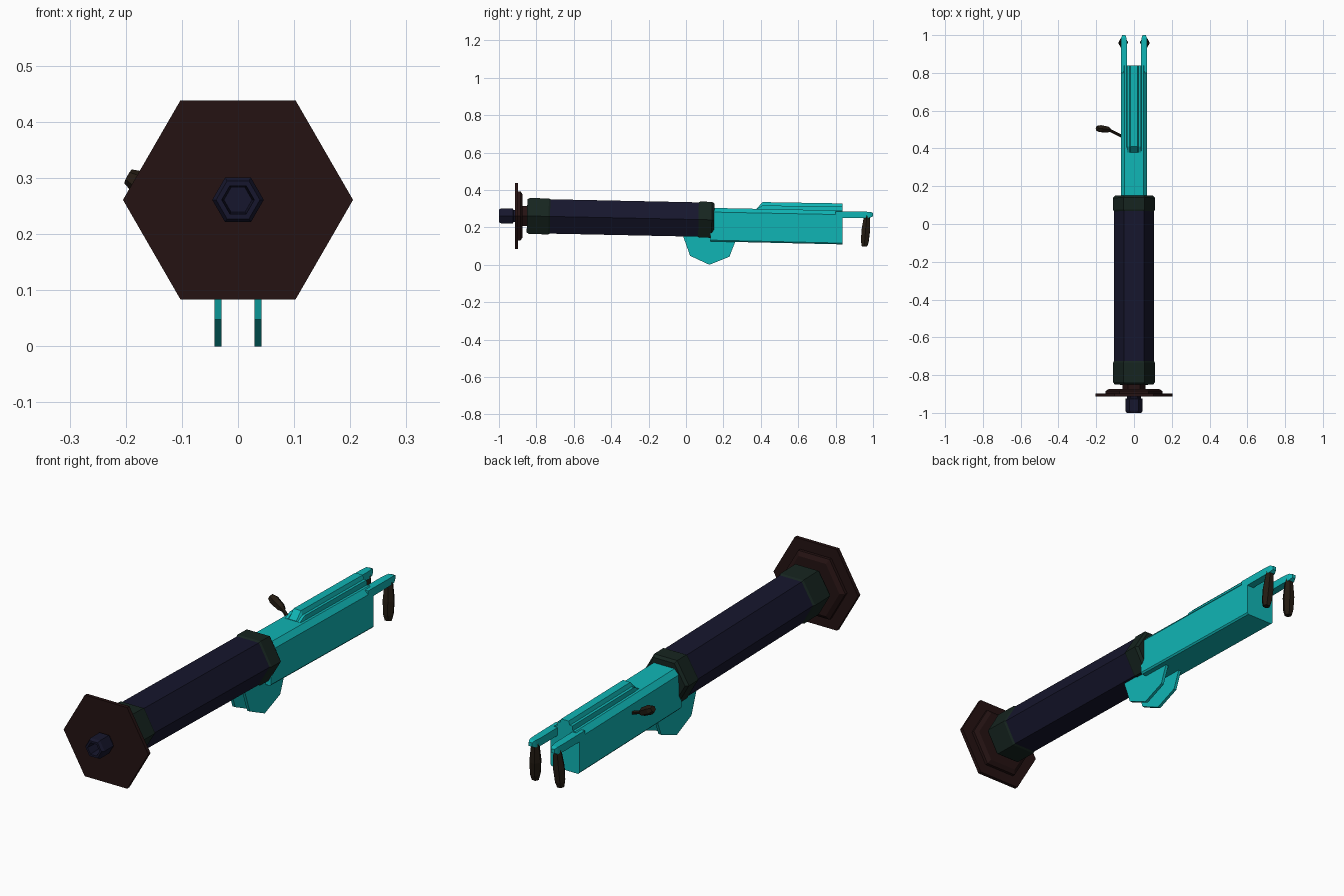
import bpy, bmesh
from math import cos, sin, tau
from mathutils import Vector

if "Cube" in bpy.data.objects:
    bpy.data.objects.remove(bpy.data.objects["Cube"])


def material(name, rgb):
    m = bpy.data.materials.new(name)
    m.diffuse_color = (*rgb, 1)
    m.use_nodes = True
    m.node_tree.nodes["Principled BSDF"].inputs["Base Color"].default_value = m.diffuse_color
    return m


TEAL = material("teal", (0.005, 0.46, 0.46))
NAVY = material("navy", (0.008, 0.008, 0.026))
GREEN = material("dark_green", (0.008, 0.018, 0.014))
RED = material("dark_red", (0.018, 0.006, 0.006))
BROWN = material("brown", (0.017, 0.011, 0.006))


def loft(name, rings, mat):
    """Join equal-length rings of points with flat faces and cap both ends."""
    bm = bmesh.new()
    vs = [[bm.verts.new(p) for p in r] for r in rings]
    n = len(vs[0])
    for a, b in zip(vs, vs[1:]):
        for i in range(n):
            j = (i + 1) % n
            bm.faces.new((a[i], a[j], b[j], b[i]))
    bm.faces.new(vs[0])
    bm.faces.new(vs[-1])
    bmesh.ops.recalc_face_normals(bm, faces=bm.faces)
    me = bpy.data.meshes.new(name)
    bm.to_mesh(me)
    bm.free()
    me.materials.append(mat)
    ob = bpy.data.objects.new(name, me)
    bpy.context.collection.objects.link(ob)
    return ob


def spin(name, a, b, profile, mat, sides=6):
    """Six-sided turned part from a to b; profile is (fraction, radius)."""
    a, b = Vector(a), Vector(b)
    q = Vector((0, 1, 0)).rotation_difference(b - a)
    rings = []
    for t, r in profile:
        c = a.lerp(b, t)
        rings.append([c + q @ Vector((r * cos(tau * i / sides), 0, r * sin(tau * i / sides)))
                      for i in range(sides)])
    return loft(name, rings, mat)


# Hollow muzzle and flash discs
Z = 0.261
spin("muzzle", (0, -1, Z), (0, -0.9, Z),
     [(1, .036), (.78, .036), (.74, .046), (.12, .046), (0, .039), (0, .029), (.6, .025)], NAVY)
spin("flash_disc", (0, -0.914, Z), (0, -0.898, Z), [(0, .205), (1, .205)], RED)
spin("disc_backing", (0, -0.9, Z), (0, -0.84, Z),
     [(0, .152), (.25, .152), (.45, .132), (.45, .062), (1, .062)], RED)

# Slightly tilted barrel jacket with end bands
J0, J1 = (0, -0.85, 0.261), (0, 0.15, 0.24)
spin("barrel_jacket", J0, J1, [(.05, .106), (.97, .106)], NAVY)
spin("front_band", J0, J1, [(0, .102), (.012, .111), (.115, .111), (.125, .105)], GREEN)
spin("rear_band", J0, J1, [(.915, .105), (.925, .111), (.988, .111), (1, .1)], GREEN)


# Receiver box with chamfered long edges
def box_ring(y, lo, hi):
    half = [(.064, lo), (.07, lo + .007), (.07, hi - .022), (.05, hi)]
    return [(x, y, z) for x, z in half] + [(-x, y, z) for x, z in reversed(half)]


loft("receiver", [box_ring(.13, .125, .304), box_ring(.838, .109, .29)], TEAL)


# Stepped top cover with a sloped front
def cover_ring(y, base, step, top):
    half = [(.04, base), (.036, step), (.024, step), (.018, top)]
    return [(x, y, z) for x, z in half] + [(-x, y, z) for x, z in reversed(half)]


loft("top_cover", [cover_ring(.378, .29, .3, .301), cover_ring(.41, .29, .317, .335),
                   cover_ring(.838, .28, .311, .328)], TEAL)

# Mounting plates, handle arms and grips on both sides
plate = [(-.018, .16), (.022, .048), (.125, 0), (.232, .043), (.27, .14)]
for s, side in ((-1, "left"), (1, "right")):
    loft(side + "_mount_plate", [[(s * x, y, z) for y, z in plate] for x in (.029, .042)], TEAL)
    rings = [(.8, .036, .07, .25, .286), (.95, .036, .07, .25, .284),
             (.985, .04, .068, .252, .283), (1, .046, .062, .26, .277)]
    loft(side + "_handle_arm", [[(s * x0, y, z0), (s * x1, y, z0), (s * x1, y, z1), (s * x0, y, z1)]
                                for y, x0, x1, z0, z1 in rings], TEAL)
    spin(side + "_grip", (s * .053, .968, .265), (s * .061, .954, .098),
         [(0, .016), (.15, .02), (.5, .026), (.85, .023), (1, .016)], BROWN)

# Crank lever on the left side
spin("crank_arm", (-.06, .462, .232), (-.14, .502, .272), [(0, .008), (1, .008)], BROWN)
spin("crank_knob", (-.128, .498, .265), (-.196, .507, .303),
     [(0, .01), (.2, .018), (.75, .021), (1, .014)], BROWN)
